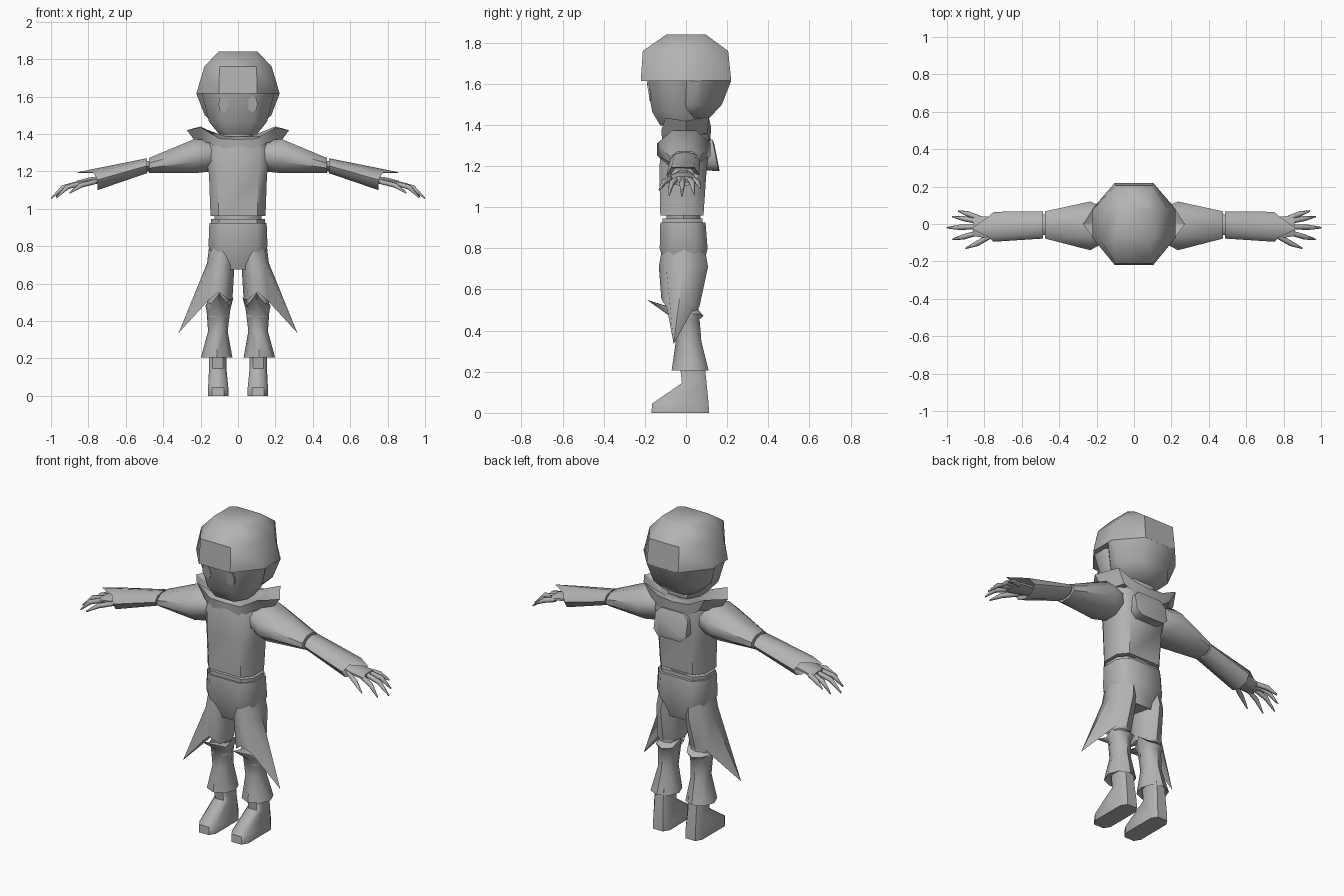
import bpy, bmesh, math
from mathutils import Vector

if "Cube" in bpy.data.objects:
    bpy.data.objects.remove(bpy.data.objects["Cube"])

grey = bpy.data.materials.new("plain grey")
grey.diffuse_color = (0.45, 0.45, 0.45, 1)
grey.use_nodes = True
grey.node_tree.nodes["Principled BSDF"].inputs["Base Color"].default_value = grey.diffuse_color
parts = []


def oct8(u0, u1, v0, v1, cu=0.46, cv=0.33):
    """Chamfered rectangle with 8 corners filling the given extents."""
    u, v, a, b = (u0 + u1) / 2, (v0 + v1) / 2, (u1 - u0) / 2, (v1 - v0) / 2
    s = [(1, -cv), (1, cv), (cu, 1), (-cu, 1), (-1, cv), (-1, -cv), (-cu, -1), (cu, -1)]
    return [(u + a * p, v + b * q) for p, q in s]


def ell(u0, u1, v0, v1, n=8):
    """Regular n-gon stretched to the extents; vertex 0 at +u, vertex n/4 at +v."""
    u, v, a, b = (u0 + u1) / 2, (v0 + v1) / 2, (u1 - u0) / 2, (v1 - v0) / 2
    return [(u + a * math.cos(2 * math.pi * i / n), v + b * math.sin(2 * math.pi * i / n))
            for i in range(n)]


def at_z(pts, z):
    return [Vector((u, v, z)) for u, v in pts]


def at_x(pts, x):
    return [Vector((x, u, v)) for u, v in pts]


def loft(name, rings, cap0=True, cap1=True, mirror=False, angle=48):
    bm = bmesh.new()
    vs = [[bm.verts.new(p) for p in r] for r in rings]
    n = len(vs[0])
    for a, b in zip(vs, vs[1:]):
        for i in range(n):
            j = (i + 1) % n
            bm.faces.new((a[i], a[j], b[j], b[i]))
    if cap0:
        bm.faces.new(vs[0])
    if cap1:
        bm.faces.new(vs[-1])
    bmesh.ops.recalc_face_normals(bm, faces=bm.faces)
    me = bpy.data.meshes.new(name)
    bm.to_mesh(me)
    bm.free()
    me.materials.append(grey)
    ob = bpy.data.objects.new(name, me)
    bpy.context.collection.objects.link(ob)
    if mirror:
        m = ob.modifiers.new("mirror", 'MIRROR')
        m.use_mirror_merge = False
    parts.append((ob, angle))
    return ob


# head: upper helmet, lower back shell, face, eyes
loft("helmet_top", [at_z(oct8(-.105, .105, -.095, .095, .75, .75), 1.84),
                    at_z(oct8(-.18, .18, -.21, .205, .55, .4), 1.76),
                    at_z(oct8(-.223, .223, -.22, .22), 1.615)])
loft("helmet_back", [at_z(oct8(-.223, .223, -.09, .22, .46, .1), 1.616),
                     at_z(oct8(-.178, .178, -.09, .175, .5, .2), 1.50),
                     at_z(oct8(-.11, .11, -.07, .115, .6, .4), 1.435)])
loft("face", [at_z(oct8(-.195, .195, -.19, .08), 1.62),
              at_z(oct8(-.155, .155, -.165, .08, .55), 1.465),
              at_z(oct8(-.1, .1, -.125, .08, .6), 1.397)])
eye = ell(.05, .105, 1.515, 1.605)
loft("eye", [[Vector((u, -.165 - (v - 1.465) * .16 + d, v)) for u, v in eye] for d in (.006, -.003)],
     mirror=True)
loft("neck", [at_z(ell(-.08, .08, -.08, .07), z) for z in (1.33, 1.44)])

# jacket body
loft("jacket", [at_z(oct8(-.147, .147, -.125, .085, .7, .5), .96),
                at_z(oct8(-.155, .155, -.13, .1, .7, .5), 1.18),
                at_z(oct8(-.175, .175, -.122, .112, .65, .5), 1.29),
                at_z(oct8(-.165, .165, -.105, .108, .65, .5), 1.37)])

# flared collar with raised shoulder points
half = [(0, -.115, 1.37), (.1, -.12, 1.375), (.2, -.1, 1.435), (.273, 0, 1.42),
        (.2, .11, 1.44), (.1, .122, 1.39), (0, .122, 1.38)]
edge = half + [(-x, y, z) for x, y, z in half[-2:0:-1]]
loft("collar", [[Vector((x * .78, y * .95, z - .08)) for x, y, z in edge],
                [Vector(p) for p in edge],
                [Vector((x * .62, y * .75, 1.385)) for x, y, z in edge]], angle=35)

# back pouch
loft("back_pouch", [[Vector((u, .09, v)) for u, v in oct8(-.105, .105, 1.18, 1.33, .7, .6)],
                    [Vector((u, .13 + (1.32 - v) * .2, v)) for u, v in oct8(-.105, .105, 1.175, 1.33, .7, .6)],
                    [Vector((u, .135 + (1.32 - v) * .2, v)) for u, v in oct8(-.085, .085, 1.18, 1.31, .7, .6)]])

# sleeves and elbows
loft("sleeve", [at_x(oct8(-.09, .08, 1.2, 1.37), .14),
                at_x(oct8(-.14, .12, 1.19, 1.372), .235),
                at_x(oct8(-.078, .068, 1.19, 1.272), .475)], mirror=True)
loft("elbow", [at_x(ell(-.06, .05, 1.2, 1.255), x) for x in (.45, .52)], mirror=True)

# forearm with pointed cuff (vertex 2 of the end ring is the top)
cuff = at_x(ell(-.095, .065, 1.1, 1.21), .75)
cuff[2] = Vector((.87, -.025, 1.193))
for i in (1, 3):
    cuff[i].x = .775
lining = [Vector((.69, -.015 + (p.y + .015) * .7, 1.165 + (p.z - 1.155) * .6)) for p in cuff]
loft("forearm", [at_x(ell(-.078, .068, 1.19, 1.27), .487), cuff, lining], mirror=True)

# hand: palm and five bent fingers
loft("palm", [at_x(oct8(-.05, .03, 1.14, 1.18), .69),
              at_x(oct8(-.075, .04, 1.13, 1.168), .79),
              at_x(oct8(-.065, .045, 1.12, 1.15), .86)], mirror=True)
fingers = [((.76, -.06, 1.145), (.84, -.105, 1.125), (.90, -.13, 1.085)),
           ((.84, -.048, 1.137), (.915, -.07, 1.115), (.97, -.082, 1.06)),
           ((.85, -.015, 1.137), (.935, -.018, 1.115), (1.0, -.02, 1.055)),
           ((.84, .015, 1.137), (.915, .03, 1.118), (.972, .04, 1.065)),
           ((.83, .033, 1.137), (.89, .055, 1.125), (.94, .07, 1.095))]
for k, path in enumerate(fingers):
    d = (Vector(path[2]) - Vector(path[0])).normalized()
    side = d.cross(Vector((0, 0, 1))).normalized()
    up = side.cross(d)
    loft("finger_%d" % (k + 1),
         [[Vector(p) + side * a * r + up * b * r for a, b in ell(-1, 1, -1, 1, 6)]
          for p, r in zip(path, (.014, .014, .004))], mirror=True, angle=70)

# waist and trousers
loft("waist", [at_z(ell(-.125, .125, -.1, .075, 10), z) for z in (.88, .99)])
loft("belt", [at_z(oct8(-.145, .145, -.115, .08, .7, .5), z) for z in (.925, .945)])
loft("trouser_hips", [at_z(oct8(-.153, .153, -.125, .095, .65, .5), .925),
                      at_z(oct8(-.158, .158, -.128, .105, .65, .5), .80),
                      at_z(oct8(-.10, .10, -.09, .075, .6, .5), .675)], angle=60)
hem = at_z(ell(.03, .18, -.12, .065), .515)
hem[0] = Vector((.318, -.06, .335))
hem[1].z = hem[7].z = .51
hem[6].z = .555
inner = at_z(ell(.04, .165, -.09, .045), .56)
loft("trouser_leg", [at_z(ell(.0, .15, -.11, .085), .84),
                     at_z(ell(.018, .165, -.132, .107), .71),
                     hem, inner], mirror=True, angle=60)

# knee, boot shaft with knee point, flared bottom
loft("knee", [at_z(ell(.045, .165, -.055, .06), z) for z in (.42, .62)], mirror=True)
rim = at_z(ell(.025, .175, -.07, .085), .48)
rim[6] = Vector((.1, -.19, .55))
rim[4].z = .525
rim[2].z = .472
loft("boot_shaft", [at_z(ell(.05, .16, -.05, .06), .50), rim,
                    at_z(ell(.042, .168, -.058, .066), .455),
                    at_z(ell(.055, .16, -.05, .075), .345),
                    at_z(ell(.03, .198, -.07, .11), .205),
                    at_z(ell(.06, .16, -.035, .085), .225)], mirror=True)

# feet
loft("foot", [at_z(oct8(.052, .16, -.168, .112, .6, .75), 0),
              at_z(oct8(.052, .16, -.165, .11, .6, .75), .045),
              at_z(oct8(.062, .155, -.02, .1, .6, .6), .145),
              at_z(oct8(.062, .155, -.03, .09, .6, .6), .24)], mirror=True)

# smooth shading with sharp edges kept
for ob, angle in parts:
    bpy.ops.object.select_all(action='DESELECT')
    ob.select_set(True)
    bpy.context.view_layer.objects.active = ob
    bpy.ops.object.shade_smooth_by_angle(angle=math.radians(angle))
